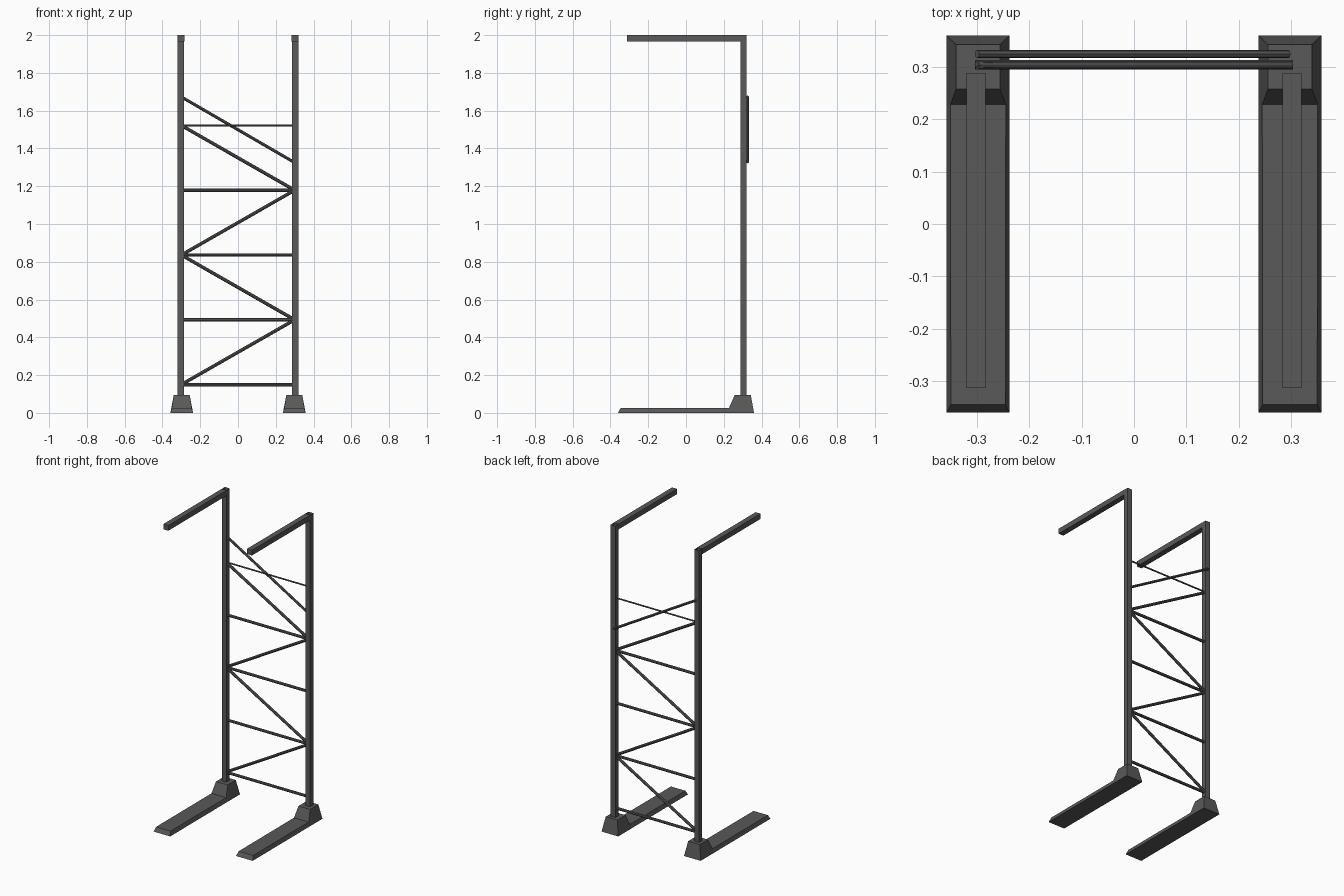
import bpy, bmesh
from mathutils import Vector

if "Cube" in bpy.data.objects:
    bpy.data.objects.remove(bpy.data.objects["Cube"])

steel = bpy.data.materials.new("dark grey steel")
steel.diffuse_color = (0.1, 0.1, 0.1, 1)
steel.use_nodes = True
steel.node_tree.nodes["Principled BSDF"].inputs["Base Color"].default_value = steel.diffuse_color


def finish(name, bm, smooth=False):
    bmesh.ops.recalc_face_normals(bm, faces=bm.faces)
    me = bpy.data.meshes.new(name)
    bm.to_mesh(me)
    bm.free()
    ob = bpy.data.objects.new(name, me)
    bpy.context.collection.objects.link(ob)
    me.materials.append(steel)
    if smooth:
        bpy.ops.object.select_all(action='DESELECT')
        ob.select_set(True)
        bpy.context.view_layer.objects.active = ob
        bpy.ops.object.shade_smooth_by_angle(angle=0.6)
    return ob


def box(name, lo, hi, open_top=False):
    bm = bmesh.new()
    bmesh.ops.create_cube(bm, size=1)
    lo, hi = Vector(lo), Vector(hi)
    for v in bm.verts:
        v.co = (lo + hi) / 2 + Vector(a * b for a, b in zip(v.co, hi - lo))
    finish(name, bm)
    if open_top:
        me = bpy.data.objects[name].data
        bm = bmesh.new()
        bm.from_mesh(me)
        top = [f for f in bm.faces if f.normal.z > 0.9]
        bmesh.ops.delete(bm, geom=top, context='FACES')
        bm.to_mesh(me)
        bm.free()


def rod(name, a, b, r):
    a, b = Vector(a), Vector(b)
    bm = bmesh.new()
    bmesh.ops.create_cone(bm, cap_ends=True, segments=8, radius1=r, radius2=r,
                          depth=(b - a).length)
    ob = finish(name, bm, True)
    ob.rotation_euler = (b - a).to_track_quat('Z', 'Y').to_euler()
    ob.location = (a + b) / 2


def foot(name, cx):
    # stations along the foot: base y, top y, top z, top half width
    stations = [(-0.36, -0.345, 0.027, 0.052), (0.225, 0.228, 0.027, 0.053),
                (0.26, 0.258, 0.095, 0.042), (0.36, 0.343, 0.095, 0.042)]
    bm = bmesh.new()
    rings = []
    for yb, yt, zt, w in stations:
        rings.append([bm.verts.new(p) for p in (
            (cx - 0.06, yb, 0), (cx + 0.06, yb, 0),
            (cx + w, yt, zt), (cx - w, yt, zt))])
    for p, q in zip(rings, rings[1:]):
        for i in range(4):
            j = (i + 1) % 4
            bm.faces.new((p[i], p[j], q[j], q[i]))
    bm.faces.new(rings[0])
    bm.faces.new(rings[-1])
    finish(name, bm)


# uprights, top arms and feet on both sides
for side, s in (("left", -1), ("right", 1)):
    cx = s * 0.302
    box(side + "_post", (cx - 0.017, 0.288, 0.08), (cx + 0.017, 0.321, 2.0), True)
    box(side + "_top_arm", (cx - 0.018, -0.313, 1.966), (cx + 0.018, 0.289, 2.0))
    foot(side + "_foot", s * 0.298)

# horizontal rungs, the top one thinner
levels = [0.15, 0.493, 0.836, 1.179, 1.522]
for i, z in enumerate(levels):
    rod(f"rung_{i}", (-0.304, 0.304, z), (0.304, 0.304, z), 0.005 if i == 4 else 0.009)

# zigzag diagonal braces
for i in range(4):
    s = -1 if i % 2 == 0 else 1
    rod(f"diagonal_brace_{i}", (s * 0.3, 0.304, levels[i]),
        (-s * 0.3, 0.304, levels[i + 1]), 0.009)

# extra diagonal brace behind the posts
rod("rear_brace", (-0.3, 0.325, 1.673), (0.295, 0.325, 1.328), 0.008)
